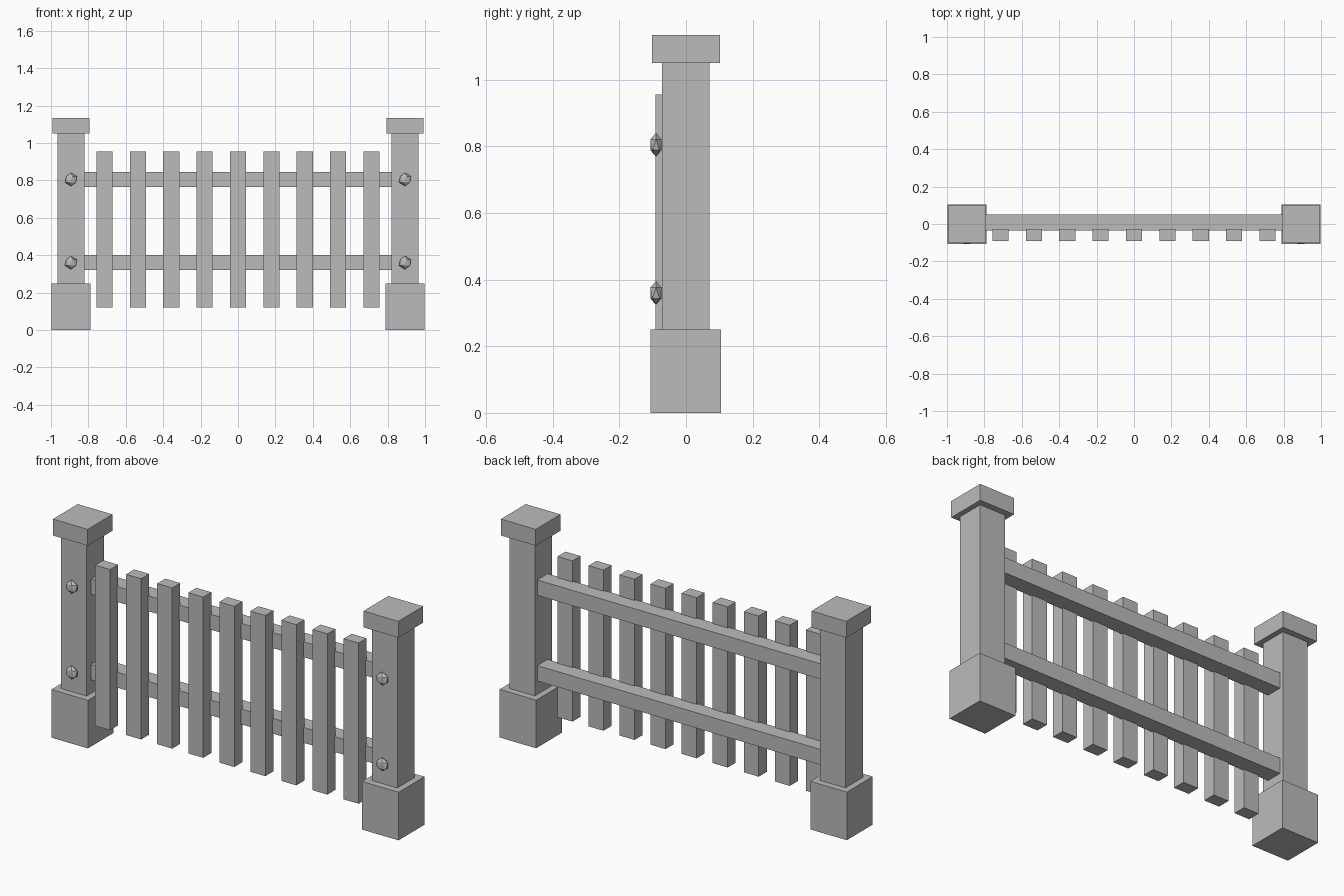
import bpy
import bmesh
from mathutils import Matrix

# Remove the default cube
cube = bpy.data.objects.get("Cube")
if cube:
    bpy.data.objects.remove(cube, do_unlink=True)

# Single stone grey material
grey = bpy.data.materials.new("plain_grey")
grey.use_nodes = True
colour = (0.5, 0.5, 0.5, 1)
grey.diffuse_color = colour
grey.node_tree.nodes["Principled BSDF"].inputs["Base Color"].default_value = colour


def finish(name, bm):
    mesh = bpy.data.meshes.new(name)
    bm.to_mesh(mesh)
    bm.free()
    mesh.materials.append(grey)
    obj = bpy.data.objects.new(name, mesh)
    bpy.context.collection.objects.link(obj)
    return obj


def box(name, x, y, z):
    """Box from (min, max) ranges on each axis."""
    bm = bmesh.new()
    size = [b - a for a, b in (x, y, z)]
    centre = [(a + b) / 2 for a, b in (x, y, z)]
    bmesh.ops.create_cube(bm, size=1, matrix=Matrix.Translation(centre) @ Matrix.Diagonal((*size, 1)))
    return finish(name, bm)


def bolt(name, x, z):
    """Flattened low-poly stud on the front of a post."""
    bm = bmesh.new()
    place = Matrix.Translation((x, -0.09, z)) @ Matrix.Diagonal((1, 0.55, 1, 1))
    bmesh.ops.create_icosphere(bm, subdivisions=1, radius=0.036, matrix=place)
    return finish(name, bm)


RAILS = {"lower": 0.36, "upper": 0.805}
POST_X = 0.893

# Posts with base block, cap and studs
for side, s in (("right", -1), ("left", 1)):
    x = s * POST_X
    box(side + "_post", (x - 0.073, x + 0.073), (-0.072, 0.07), (0.24, 1.06))
    box(side + "_post_base", (x - 0.105, x + 0.105), (-0.107, 0.105), (0, 0.25))
    box(side + "_post_cap", (x - 0.1, x + 0.1), (-0.102, 0.102), (1.05, 1.135))
    for level, z in RAILS.items():
        bolt(f"{side}_{level}_stud", x, z)

# Horizontal rails running into the posts
for level, z in RAILS.items():
    box(level + "_rail", (-0.85, 0.85), (-0.035, 0.05), (z - 0.04, z + 0.04))

# Evenly spaced pickets on the front of the rails
for i in range(9):
    x = (i - 4) * 0.1785
    box(f"picket_{i + 1}", (x - 0.043, x + 0.043), (-0.092, -0.026), (0.12, 0.955))
